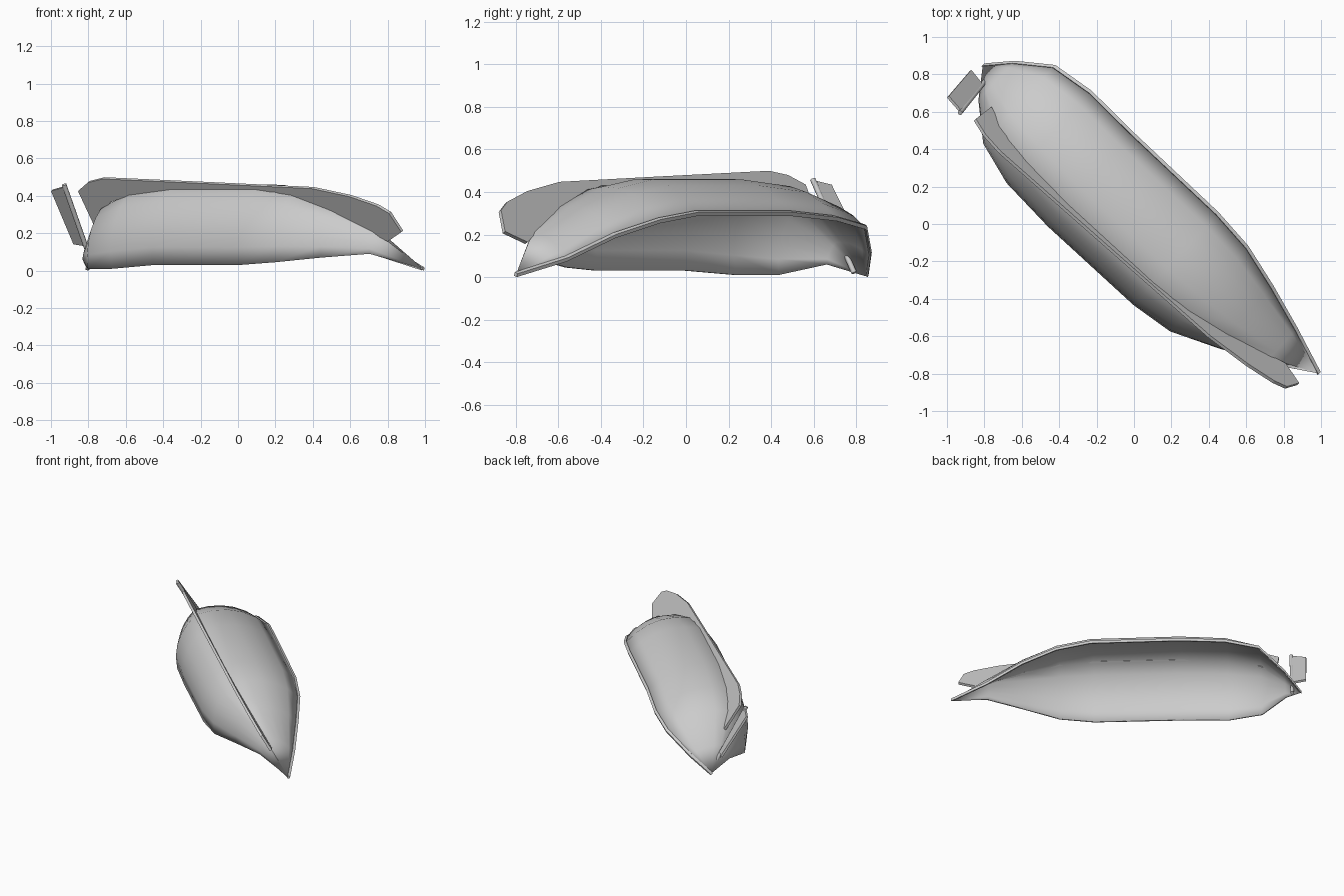
import bpy, bmesh, math
from mathutils import Vector

if "Cube" in bpy.data.objects:
    bpy.data.objects.remove(bpy.data.objects["Cube"])

# boat frame: t runs stern to bow, s runs across, z up
AX, AY = 0.737, 0.676


def world(t, s, z):
    return Vector((AX * t + AY * s, -AY * t + AX * s, z))


def make(name, verts, faces, smooth=True):
    me = bpy.data.meshes.new(name)
    bm = bmesh.new()
    vs = [bm.verts.new(v) for v in verts]
    for f in faces:
        bm.faces.new([vs[i] for i in f])
    bmesh.ops.remove_doubles(bm, verts=bm.verts[:], dist=1e-4)
    bmesh.ops.recalc_face_normals(bm, faces=bm.faces[:])
    bm.to_mesh(me)
    bm.free()
    ob = bpy.data.objects.new(name, me)
    bpy.context.collection.objects.link(ob)
    if smooth:
        bpy.ops.object.select_all(action='DESELECT')
        bpy.context.view_layer.objects.active = ob
        ob.select_set(True)
        bpy.ops.object.shade_smooth_by_angle(angle=math.radians(40))
    return ob


def solidify(ob, thickness, offset):
    m = ob.modifiers.new("thickness", 'SOLIDIFY')
    m.thickness, m.offset = thickness, offset


def keel_s(z):
    # the keel plane leans over with the heeled hull
    return 0.085 - 0.58 * z


# stations: t, low gunwale (s, z), keel z, high gunwale (s, z)
STATIONS = [
    (-1.17, 0.08, 0.01, 0.01, 0.08, 0.01),
    (-1.06, -0.075, 0.06, 0.17, 0.20, 0.11),
    (-0.885, -0.224, 0.01, 0.34, 0.33, 0.235),
    (-0.65, -0.29, 0.01, 0.41, 0.36, 0.275),
    (-0.33, -0.31, 0.03, 0.44, 0.348, 0.30),
    (0.29, -0.31, 0.03, 0.44, 0.34, 0.30),
    (0.53, -0.285, 0.045, 0.41, 0.315, 0.265),
    (0.77, -0.182, 0.07, 0.33, 0.25, 0.195),
    (1.02, -0.072, 0.09, 0.215, 0.17, 0.085),
    (1.27, 0.08, 0.01, 0.01, 0.08, 0.01),
]
SEG = 5


def arc(p, q, bulge):
    # bulged curve from p to q in the s-z plane
    d = q - p
    c = (p + q) / 2 + Vector((-d.y, d.x)) * bulge
    return [p * (1 - u) ** 2 + c * 2 * u * (1 - u) + q * u * u
            for u in (i / SEG for i in range(SEG + 1))]


# upturned hull shell
verts, n = [], 2 * SEG + 1
for t, ls, lz, kz, hs, hz in STATIONS:
    keel = Vector((keel_s(kz), kz))
    b = 0.3 * (1 - 0.6 * min(1, abs(t / 1.22)) ** 4)
    sec = arc(Vector((ls, lz)), keel, b) + arc(keel, Vector((hs, hz)), b)[1:]
    verts += [world(t, p.x, p.y) for p in sec]
faces = [(i * n + j, i * n + j + 1, (i + 1) * n + j + 1, (i + 1) * n + j)
         for i in range(len(STATIONS) - 1) for j in range(n - 1)]
# collapsed end stations: write those quads as triangles
last = (len(STATIONS) - 1) * n
clean = []
for a, b_, c, d in faces:
    if a < n:
        clean.append((0, c, d))
    elif d >= last:
        clean.append((a, b_, last))
    else:
        clean.append((a, b_, c, d))
hull = make("hull", verts, clean)
# keep the shell normals pointing outward (upward)
if sum(p.normal.z * p.area for p in hull.data.polygons) < 0:
    hull.data.flip_normals()
solidify(hull, 0.012, -1)

# rail along the raised gunwale
rv = []
for t, ls, lz, kz, hs, hz in STATIONS:
    for ds, dz in ((-0.012, -0.004), (0.006, -0.012), (0.012, 0.006), (-0.006, 0.014)):
        rv.append(world(t, hs + ds, max(hz + dz, 0.0)))
rf = [(i * 4 + j, i * 4 + (j + 1) % 4, i * 4 + 4 + (j + 1) % 4, i * 4 + 4 + j)
      for i in range(len(STATIONS) - 1) for j in range(4)]
rf += [(0, 1, 2, 3), tuple(len(rv) - 4 + j for j in range(4))]
make("gunwale_rail", rv, rf)

# keel plate: outer edge, then inner edge buried in the hull
outer = [(-0.985, 0.25), (-1.003, 0.43), (-0.909, 0.475), (-0.789, 0.495), (0.0, 0.468),
         (0.70, 0.443), (0.95, 0.40), (1.12, 0.35), (1.19, 0.31), (1.225, 0.21), (1.1, 0.16)]
inner = [(0.94, 0.24), (0.66, 0.36), (0.42, 0.425), (-0.39, 0.425), (-0.67, 0.40), (-0.8, 0.37)]
kv = [world(t, keel_s(z), z) for t, z in outer + inner]
keel_plate = make("keel", kv, [tuple(range(len(kv)))], smooth=False)
solidify(keel_plate, 0.018, 0)

# rudder post
top, bot = Vector((-0.93, 0.595, 0.46)), Vector((-0.775, 0.79, 0.02))
bpy.ops.mesh.primitive_cylinder_add(vertices=10, radius=0.013, depth=(top - bot).length,
                                    location=(top + bot) / 2)
post = bpy.context.object
post.name = "rudder_post"
post.rotation_euler = (top - bot).to_track_quat('Z', 'Y').to_euler()
bpy.ops.object.shade_smooth_by_angle(angle=math.radians(40))

# rudder blade
blade = make("rudder_blade", [(-0.925, 0.60, 0.45), (-0.995, 0.68, 0.43),
                              (-0.875, 0.82, 0.145), (-0.815, 0.745, 0.135)],
             [(0, 1, 2, 3)], smooth=False)
solidify(blade, 0.016, 0)
